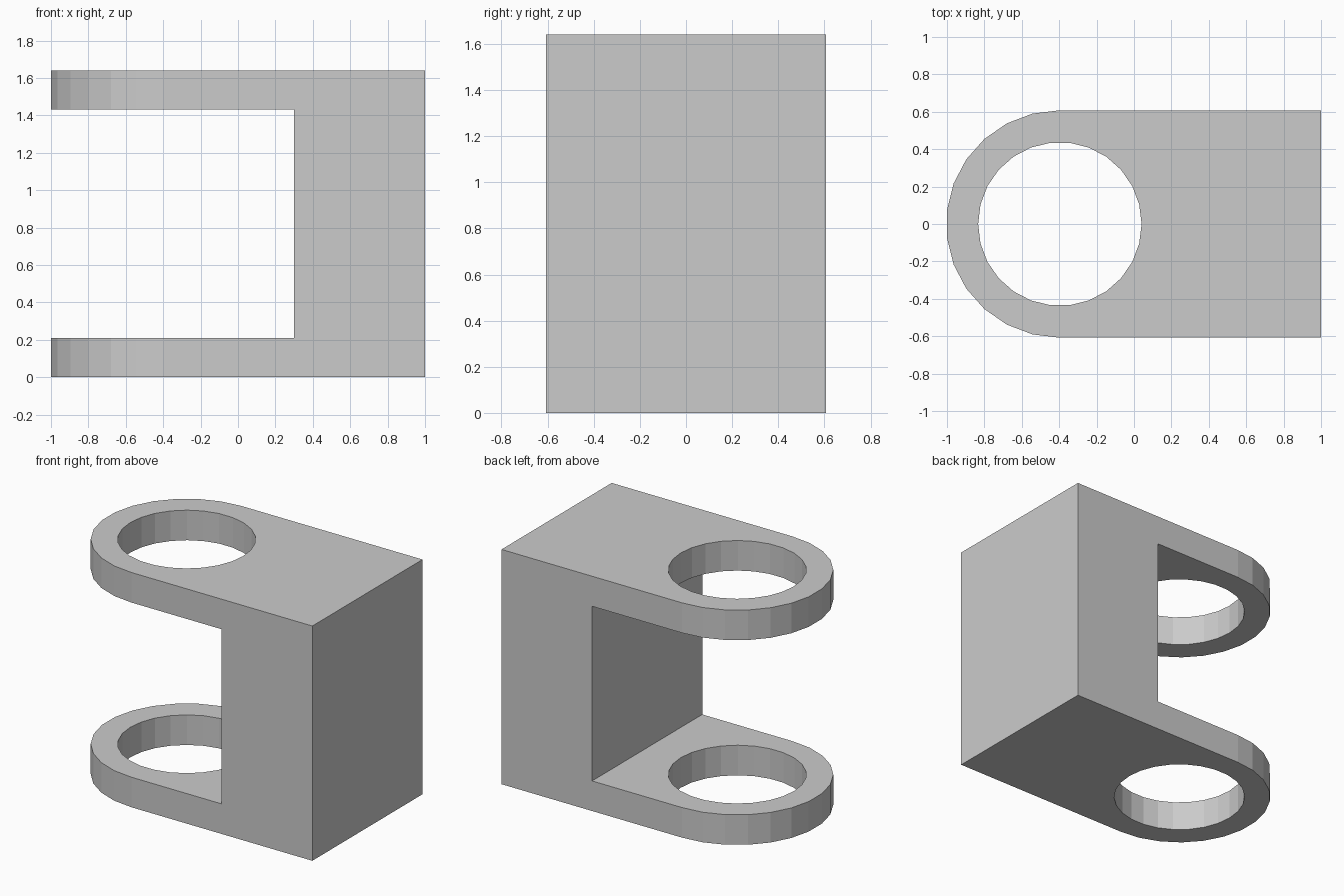
import bpy
import bmesh
from math import pi, cos, sin

if "Cube" in bpy.data.objects:
    bpy.data.objects.remove(bpy.data.objects["Cube"])

R, HOLE_R, HEIGHT, LUG = 0.608, 0.437, 1.64, 0.21
CX = -1 + R * cos(pi / 26)          # axis of the rounded end and holes


def prism(name, outline, z0, z1):
    """Extrude a flat outline straight up."""
    bm = bmesh.new()
    face = bm.faces.new([bm.verts.new((x, y, z0)) for x, y in outline])
    top = bmesh.ops.extrude_face_region(bm, geom=[face])["geom"]
    bmesh.ops.translate(bm, vec=(0, 0, z1 - z0),
                        verts=[v for v in top if isinstance(v, bmesh.types.BMVert)])
    bmesh.ops.recalc_face_normals(bm, faces=bm.faces)
    mesh = bpy.data.meshes.new(name)
    bm.to_mesh(mesh)
    bm.free()
    obj = bpy.data.objects.new(name, mesh)
    bpy.context.collection.objects.link(obj)
    return obj


def arc(radius, start, count):
    return [(CX + radius * cos(start + i * pi / 13),
             radius * sin(start + i * pi / 13)) for i in range(count)]


def cut(target, cutter):
    """Subtract the cutter, then remove it."""
    mod = target.modifiers.new("cut", "BOOLEAN")
    mod.operation = "DIFFERENCE"
    mod.solver = "EXACT"
    mod.object = cutter
    bpy.context.view_layer.objects.active = target
    bpy.ops.object.modifier_apply(modifier=mod.name)
    bpy.data.objects.remove(cutter)


# Solid block with a rounded left end
bracket = prism("clevis_bracket", [(1, -R), (1, R)] + arc(R, pi / 2, 14), 0, HEIGHT)

# Slot between the two lugs
slot = [(-1.5, -1), (0.3, -1), (0.3, 1), (-1.5, 1)]
cut(bracket, prism("slot_cutter", slot, LUG, HEIGHT - LUG))

# Pin holes through both lugs
cut(bracket, prism("hole_cutter", arc(HOLE_R, 0, 26), -0.5, HEIGHT + 0.5))
